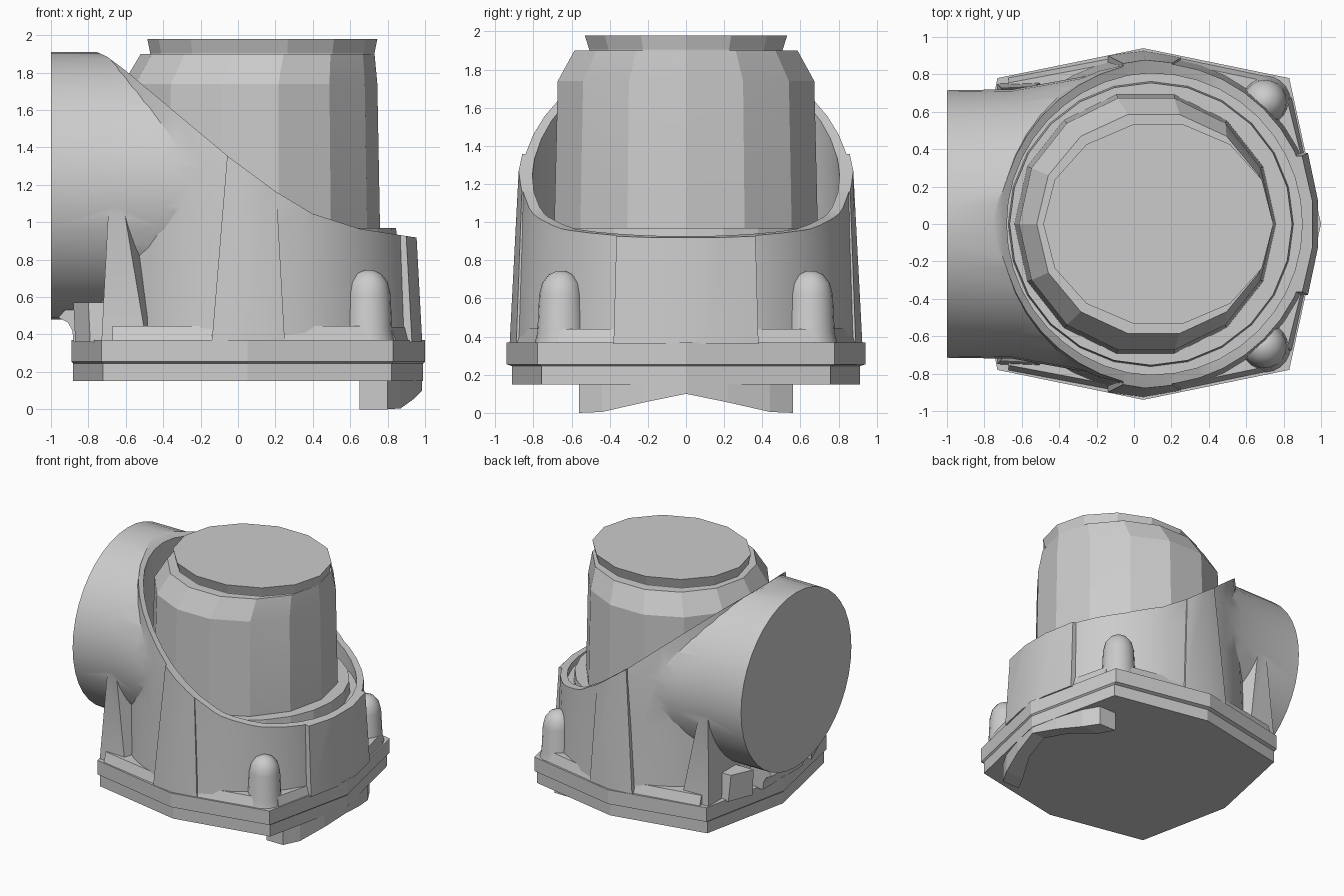
import bpy, bmesh
from math import sin, cos, pi, radians

if "Cube" in bpy.data.objects:
    bpy.data.objects.remove(bpy.data.objects["Cube"])


def loft(name, rings):
    """Closed solid through rings holding equal numbers of points."""
    bm = bmesh.new()
    vs = [[bm.verts.new(p) for p in r] for r in rings]
    n = len(vs[0])
    for a, b in zip(vs, vs[1:]):
        for i in range(n):
            j = (i + 1) % n
            bm.faces.new((a[i], a[j], b[j], b[i]))
    bm.faces.new(vs[0][::-1])
    bm.faces.new(vs[-1])
    bmesh.ops.recalc_face_normals(bm, faces=bm.faces)
    me = bpy.data.meshes.new(name)
    bm.to_mesh(me)
    bm.free()
    ob = bpy.data.objects.new(name, me)
    bpy.context.collection.objects.link(ob)
    return ob


def oval(z, cx, rx, ry, n, cy=0, turn=0):
    return [(cx + rx * cos(2 * pi * i / n + turn), cy + ry * sin(2 * pi * i / n + turn), z)
            for i in range(n)]


def flat(pts, z):
    return [(x, y, z) for x, y in pts]


def profile_y(name, pts, y0, y1):
    return loft(name, [[(x, y, z) for x, z in pts] for y in (y0, y1)])


def combine(target, other, op):
    m = target.modifiers.new(op, 'BOOLEAN')
    m.operation, m.solver, m.object = op, 'EXACT', other
    bpy.context.view_layer.objects.active = target
    bpy.ops.object.modifier_apply(modifier=m.name)
    bpy.data.objects.remove(other)


def smooth(ob, angle):
    bpy.ops.object.select_all(action='DESELECT')
    ob.select_set(True)
    bpy.context.view_layer.objects.active = ob
    bpy.ops.object.shade_smooth_by_angle(angle=radians(angle))


# Base flange: eight-sided plate with a slightly smaller lower half
outline = [(1, 0), (.83, .78), (.05, .94), (-.73, .78),
           (-.89, 0), (-.73, -.78), (.05, -.94), (.83, -.78)]
lower = [(x * .99, y * .97) for x, y in outline]
loft("flange_lower", [flat(lower, .15), flat(lower, .25)])
loft("flange_upper", [flat(lower, .245), flat(outline, .255), flat(outline, .37)])

# Curved locating lip beneath the right side
half = [(.56, .65, .80, 0), (.44, .71, .87, .005), (.22, .83, .94, .055)]
stations = half + [(0, .87, .985, .1)] + [(-y, a, b, z) for y, a, b, z in half[::-1]]
loft("locating_lip", [[(a, y, z), (b, y, z), (b, y, .16), (a, y, .16)]
                      for y, a, b, z in stations])

# Housing shell: tapered upright drum
body = loft("housing", [oval(z, .08, r, r, 40) for z, r in
                        ((.36, .895), (.92, .87), (1.3, .86), (1.93, .79))])

# Side pipe, flaring where it meets the drum
pipe = []
for x, w in ((-1, .715), (-.65, .72), (-.4, .765), (-.15, .81), (.1, .83)):
    pipe.append([(x, w * cos(2 * pi * i / 40), 1.195 + .715 * sin(2 * pi * i / 40))
                 for i in range(40)])
combine(body, loft("pipe", pipe), 'UNION')

# Raised panel on the right end
combine(body, loft("end_panel", [
    [(.5, -.38, .36), (.93, -.38, .36), (.985, -.12, .36), (.985, .12, .36), (.93, .38, .36), (.5, .38, .36)],
    [(.5, -.36, 1.1), (.89, -.36, 1.1), (.945, -.12, 1.1), (.945, .12, 1.1), (.89, .36, 1.1), (.5, .36, 1.1)],
]), 'UNION')

for s in (1, -1):
    # Raised panels on front and back
    combine(body, loft("side_panel", [
        flat([(-.14, .5 * s), (-.14, .90 * s), (.05, .925 * s), (.25, .89 * s), (.25, .5 * s)], .36),
        flat([(-.05, .5 * s), (-.05, .855 * s), (.06, .868 * s), (.19, .85 * s), (.19, .5 * s)], 1.45),
    ]), 'UNION')
    # Wedge posts under the pipe
    combine(body, loft("post", [
        flat([(-.73, .75 * s), (-.49, .76 * s), (-.45, .3 * s), (-.73, .3 * s)], .36),
        flat([(-.69, .70 * s), (-.62, .70 * s), (-.45, .3 * s), (-.69, .3 * s)], 1.13),
    ]), 'UNION')

# Sloping cut across the top, then the bore
slope = [(-.8, 1.93), (-.7, 1.885), (-.6, 1.81), (-.05, 1.35), (.2, 1.165), (.4, 1.045),
         (.65, .965), (.94, .92), (1.3, .9), (1.3, 2.6), (-.8, 2.6)]
combine(body, profile_y("slope_cutter", slope, -1.5, 1.5), 'DIFFERENCE')
combine(body, loft("bore_cutter", [oval(.88, .09, .81, .81, 40), oval(1.3, .09, .805, .805, 40),
                                   oval(2.2, .09, .75, .75, 40)]), 'DIFFERENCE')
smooth(body, 25)

# Saddle joining pipe and flange
profile_y("pipe_saddle", [(-.96, .49), (-.91, .465), (-.885, .42), (-.88, .36), (-.5, .36), (-.5, .62),
                          (-.9, .56)], -.26, .26)

for s, side in ((1, "back"), (-1, "front")):
    # Lugs beside the saddle
    loft("lug_" + side, [
        flat([(-.87, .38 * s), (-.79, .58 * s), (-.6, .58 * s), (-.6, .38 * s)], .36),
        flat([(-.88, .38 * s), (-.80, .56 * s), (-.6, .56 * s), (-.6, .38 * s)], .57)])
    # Domed bolt bosses
    boss = loft("bolt_boss_" + side, [oval(z, .70, r, r, 20, .655 * s) for z, r in
                ((.36, .14), (.42, .125), (.62, .115), (.68, .1), (.725, .065), (.745, .02))])
    smooth(boss, 50)
    # Low pads at the wall foot
    for i, p in enumerate((((-.67, .785), (-.14, .885)), ((.24, .89), (.72, .79)))):
        (x0, y0), (x1, y1) = p
        loft(f"foot_pad_{side}_{i}", [
            flat([(x0, y0 * s), (x1, y1 * s), (x1, .6 * s), (x0, .6 * s)], .36),
            flat([(x0, (y0 - .03) * s), (x1, (y1 - .03) * s), (x1, .6 * s), (x0, .6 * s)], .445)])
    loft("end_pad_" + side, [
        flat([(.915, .36 * s), (.845, .68 * s), (.6, .66 * s), (.7, .36 * s)], .36),
        flat([(.89, .38 * s), (.82, .66 * s), (.6, .66 * s), (.7, .38 * s)], .44)])

# Ledge at the bottom of the bore
loft("bore_ledge", [oval(.85, .09, .765, .765, 24), oval(.97, .09, .755, .755, 24)])

# Faceted inner plug with chamfered shoulder
plug = loft("inner_plug", [oval(z, c, rx, ry, 14) for z, c, rx, ry in
            ((.93, .06, .70, .71), (1.74, .065, .68, .69), (1.9, .105, .625, .60))])
smooth(plug, 15)

# Cap disc
loft("plug_cap", [oval(1.88, .13, .60, .52, 14), oval(1.905, .13, .60, .52, 14),
                  oval(1.98, .13, .615, .545, 14)])
